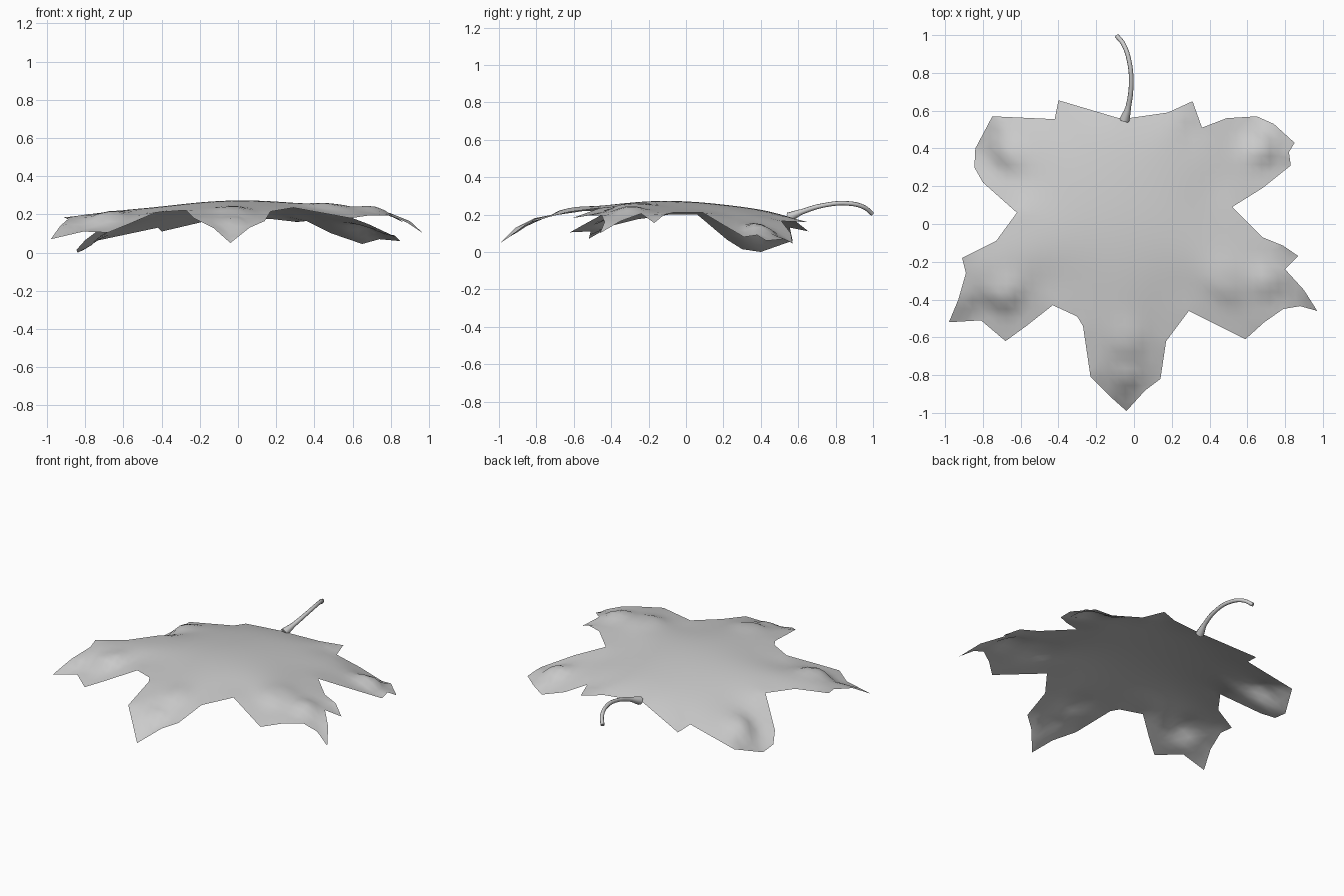
import bpy
from mathutils import Vector, geometry

if "Cube" in bpy.data.objects:
    bpy.data.objects.remove(bpy.data.objects["Cube"])

# Leaf margin, clockwise from the stalk (x, y, height)
RIM = [
    (-.03, .56, .185), (.18, .59, .175), (.31, .65, .16), (.36, .51, .165),
    (.49, .56, .10), (.65, .57, .045), (.74, .53, .07), (.85, .43, .06),
    (.82, .38, .09), (.83, .31, .08), (.68, .19, .15), (.52, .09, .21),
    (.68, -.07, .21), (.79, -.115, .20), (.87, -.17, .155), (.80, -.24, .205),
    (.90, -.35, .165), (.97, -.46, .10), (.88, -.435, .16), (.79, -.45, .195),
    (.69, -.52, .195), (.59, -.61, .18), (.29, -.46, .235), (.17, -.62, .215),
    (.14, -.82, .165), (.06, -.88, .13), (-.04, -.99, .05), (-.13, -.91, .13),
    (-.23, -.81, .18), (-.27, -.54, .22), (-.30, -.49, .22), (-.43, -.43, .21),
    (-.57, -.54, .15), (-.68, -.62, .105), (-.81, -.51, .11), (-.98, -.52, .07),
    (-.93, -.40, .14), (-.89, -.26, .175), (-.91, -.18, .185), (-.73, -.09, .20),
    (-.62, .06, .20), (-.80, .22, .065), (-.845, .30, .015), (-.84, .40, .0),
    (-.75, .57, .06), (-.42, .555, .13), (-.40, .655, .11), (-.08, .56, .185),
]
# Lobe ridges that hold the surface up away from the margin
RIDGES = [(.72, -.3, .24), (.5, -.3, .255), (-.04, -.8, .18), (-.04, -.62, .235),
          (-.7, -.35, .21), (.68, .4, .145), (-.65, .4, .135)]
STEP = 0.045


def dome(x, y):
    return .295 - .14 * (x - .1) ** 2 - .2 * (y + .2) ** 2


# Split margin edges into short pieces
rim = []
for a, b in zip(RIM, RIM[1:] + RIM[:1]):
    a, b = Vector(a), Vector(b)
    n = max(1, round((b - a).length / STEP))
    rim += [a.lerp(b, i / n) for i in range(n)]
controls = rim + [Vector(p) for p in RIDGES]


def height(x, y):
    # dome plus the droop blended inwards from the margin
    wsum, total = 1 / .2 ** 4, 0.0
    for c in controls:
        w = 1 / (((c.x - x) ** 2 + (c.y - y) ** 2) ** 2 + 1e-9)
        wsum += w
        total += w * (c.z - dome(c.x, c.y))
    return dome(x, y) + total / wsum


# Leaf blade: margin filled with a regular grid of points
pts = [c.xy for c in rim]
for i in range(-22, 23):
    for j in range(-22, 23):
        p = Vector((i * STEP, j * STEP))
        if min((p - c.xy).length for c in rim) > STEP * .6:
            pts.append(p)
n = len(rim)
out = geometry.delaunay_2d_cdt(pts, [(i, (i + 1) % n) for i in range(n)],
                               [list(range(n))], 1, 1e-5)
mesh = bpy.data.meshes.new("leaf_blade")
mesh.from_pydata([(v.x, v.y, height(v.x, v.y)) for v in out[0]], [], out[2])
# keep faces pointing up, drop stray points outside the margin
import bmesh
bm = bmesh.new()
bm.from_mesh(mesh)
bmesh.ops.delete(bm, geom=[v for v in bm.verts if not v.link_faces], context='VERTS')
for f in bm.faces:
    f.normal_update()
    if f.normal.z < 0:
        f.normal_flip()
    f.smooth = True
bm.to_mesh(mesh)
bm.free()
blade = bpy.data.objects.new("leaf_blade", mesh)
bpy.context.collection.objects.link(blade)

# Stalk: tapered curved tube
stalk = [(-.05, .55, .185, 2.2), (-.03, .62, .215, 1.2), (-.015, .74, .25, 1),
         (-.025, .86, .26, 1), (-.055, .95, .24, 1), (-.09, .995, .205, 1)]
cu = bpy.data.curves.new("leaf_stalk", 'CURVE')
cu.dimensions = '3D'
cu.bevel_depth = .012
cu.bevel_resolution = 2
cu.resolution_u = 6
cu.use_fill_caps = True
sp = cu.splines.new('BEZIER')
sp.bezier_points.add(len(stalk) - 1)
for bp, (x, y, z, r) in zip(sp.bezier_points, stalk):
    bp.co = (x, y, z)
    bp.radius = r
    bp.handle_left_type = bp.handle_right_type = 'AUTO'
bpy.context.collection.objects.link(bpy.data.objects.new("leaf_stalk", cu))
